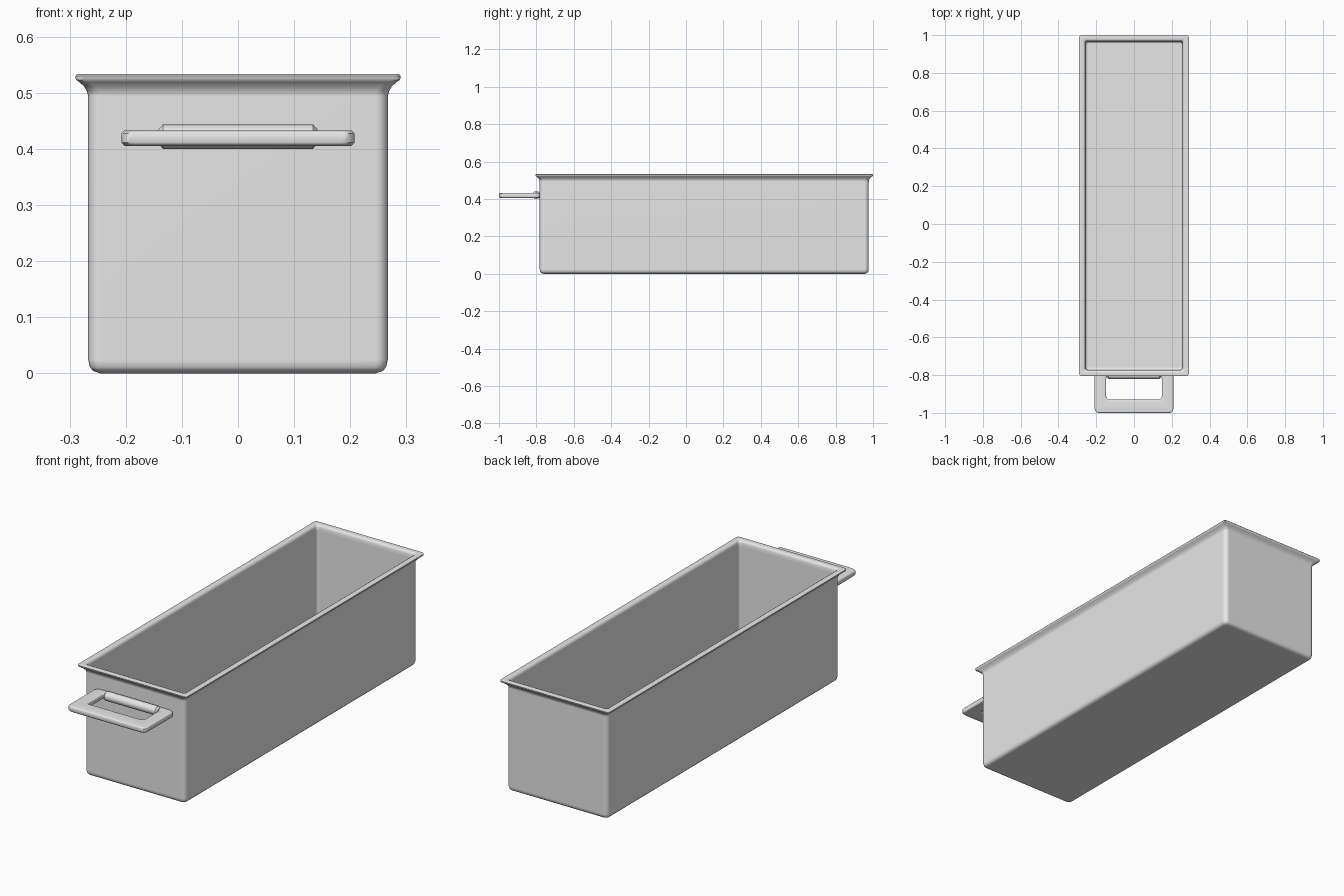
import bpy, bmesh, math

cube = bpy.data.objects.get("Cube")
if cube:
    bpy.data.objects.remove(cube, do_unlink=True)

# Single material
metal = bpy.data.materials.new("light grey metal")
metal.use_nodes = True
GREY = (0.8, 0.8, 0.8, 1.0)
metal.diffuse_color = GREY
metal.node_tree.nodes["Principled BSDF"].inputs["Base Color"].default_value = GREY


def rounded_rect(hx, hy, r, segments=5):
    """Outline of a rectangle with rounded corners, counter-clockwise."""
    pts = []
    for i, (sx, sy) in enumerate([(1, 1), (-1, 1), (-1, -1), (1, -1)]):
        for k in range(segments + 1):
            a = math.pi / 2 * (i + k / segments)
            pts.append((sx * (hx - r) + r * math.cos(a),
                        sy * (hy - r) + r * math.sin(a)))
    return pts


def finish(name, bm, angle=50):
    bmesh.ops.recalc_face_normals(bm, faces=bm.faces)
    mesh = bpy.data.meshes.new(name)
    bm.to_mesh(mesh)
    bm.free()
    mesh.materials.append(metal)
    obj = bpy.data.objects.new(name, mesh)
    bpy.context.collection.objects.link(obj)
    bpy.ops.object.select_all(action="DESELECT")
    obj.select_set(True)
    bpy.context.view_layer.objects.active = obj
    bpy.ops.object.shade_smooth_by_angle(angle=math.radians(angle))
    weighted = obj.modifiers.new("even shading", "WEIGHTED_NORMAL")
    weighted.keep_sharp = True
    return obj


def loft(name, sections, closed):
    """Skin sections of (centre y, half x, half y, radius, z)."""
    bm = bmesh.new()
    rings = [[bm.verts.new((x, y + cy, z)) for x, y in rounded_rect(hx, hy, r)]
             for cy, hx, hy, r, z in sections]
    pairs = list(zip(rings, rings[1:]))
    if closed:
        pairs.append((rings[-1], rings[0]))
    else:
        bm.faces.new(rings[0])
        bm.faces.new(rings[-1])
    for a, b in pairs:
        for i in range(len(a)):
            j = (i + 1) % len(a)
            bm.faces.new((a[i], a[j], b[j], b[i]))
    return finish(name, bm)


# Drawer bin: outer wall up, flared rim, inner wall down (inset, radius, z)
profile = [
    (0.044, 0.012, 0.0), (0.032, 0.016, 0.004), (0.026, 0.020, 0.011),
    (0.023, 0.022, 0.024), (0.023, 0.022, 0.494), (0.021, 0.022, 0.502),
    (0.016, 0.020, 0.511), (0.007, 0.016, 0.519), (0.001, 0.012, 0.523),
    (0.0, 0.012, 0.530), (0.003, 0.011, 0.533), (0.022, 0.010, 0.533),
    (0.028, 0.012, 0.530), (0.032, 0.014, 0.522), (0.033, 0.014, 0.505),
    (0.033, 0.014, 0.024), (0.037, 0.014, 0.016), (0.046, 0.012, 0.012),
]
loft("bin_body", [(0.0975, 0.29 - d, 0.9025 - d, r, z) for d, r, z in profile],
     closed=False)

# Handle frame: flat loop with softened edges, its back set into the wall
BEVEL, LOW, HIGH = 0.006, 0.405, 0.433
sections = []
for hx, y0, y1, r, side in [(0.208, -1.0, -0.776, 0.022, -1),
                            (0.147, -0.93, -0.80, 0.018, 1)]:
    levels = [(BEVEL, LOW), (0, LOW + BEVEL), (0, HIGH - BEVEL), (BEVEL, HIGH)]
    for d, z in levels if side < 0 else reversed(levels):
        d *= side
        sections.append(((y0 + y1) / 2, hx + d, (y1 - y0) / 2 + d, r, z))
loft("handle_frame", sections, closed=True)

# Hinge bar along the wall, with tapered ends
bm = bmesh.new()
SIDES = 12
rings = []
for x, r in [(-0.142, 0.013), (-0.134, 0.0215), (0.134, 0.0215), (0.142, 0.013)]:
    rings.append([bm.verts.new((x, -0.8 + r * math.cos(t), 0.4215 + r * math.sin(t)))
                  for t in (math.tau * k / SIDES for k in range(SIDES))])
for a, b in zip(rings, rings[1:]):
    for i in range(SIDES):
        j = (i + 1) % SIDES
        bm.faces.new((a[i], a[j], b[j], b[i]))
bm.faces.new(rings[0])
bm.faces.new(rings[-1])
finish("handle_hinge_bar", bm, 40)
